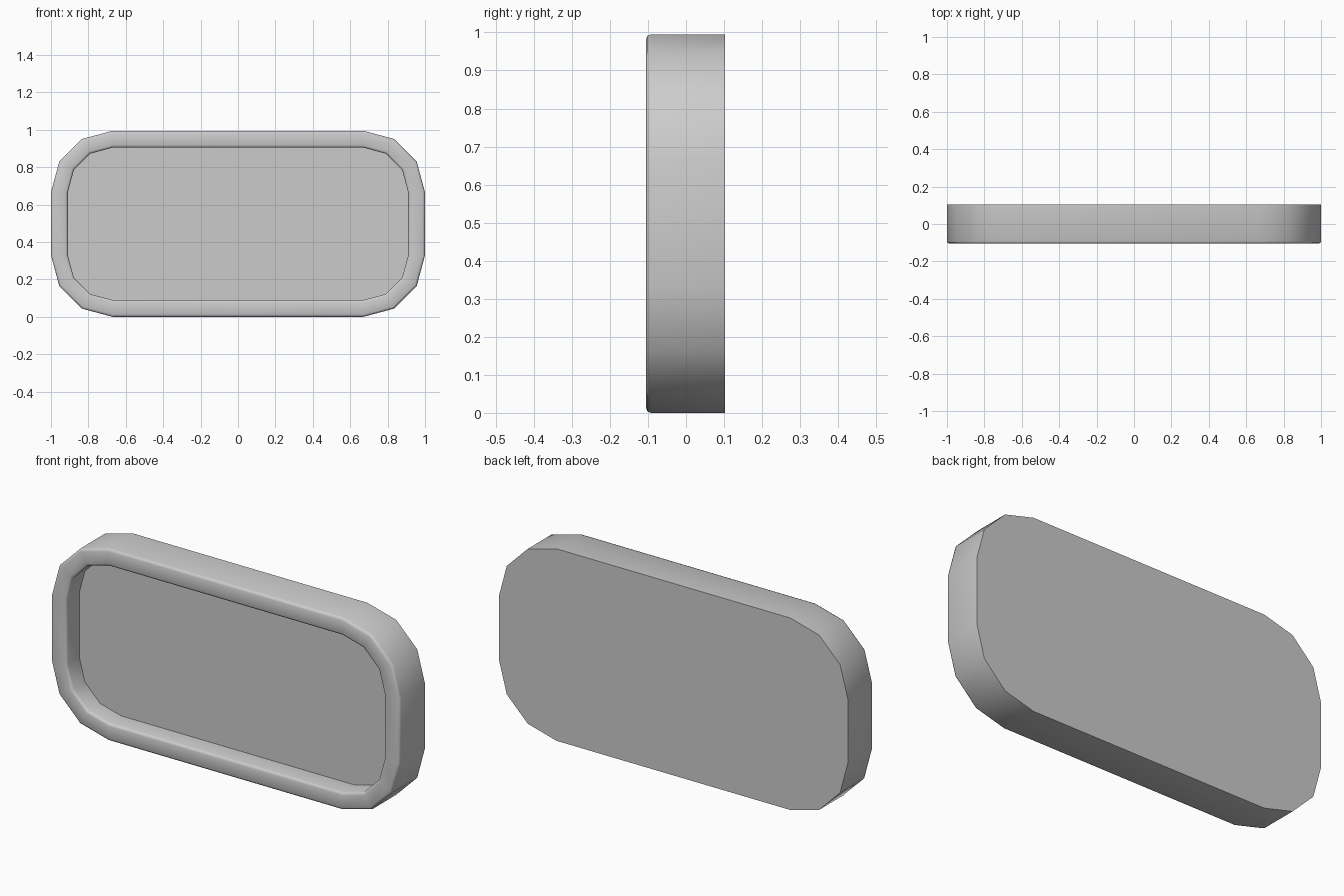
import bpy, bmesh
from math import sin, cos, pi, radians

if "Cube" in bpy.data.objects:
    bpy.data.objects.remove(bpy.data.objects["Cube"])

HALF_W, HALF_H, RADIUS = 1.0, 0.4975, 0.33
FRONT, BACK, FLOOR = -0.105, 0.103, 0.0
RIM, BEVEL = 0.09, 0.013


def outline(bm, inset, y):
    """Rounded rectangle, three segments per corner, shrunk by inset."""
    r = RADIUS - inset
    verts = []
    for q, (sx, sz) in enumerate([(1, 1), (-1, 1), (-1, -1), (1, -1)]):
        for i in range(4):
            a = q * pi / 2 + i * pi / 6
            verts.append(bm.verts.new((sx * (HALF_W - RADIUS) + r * cos(a), y,
                                       HALF_H + sz * (HALF_H - RADIUS) + r * sin(a))))
    return verts


# Cross-section from back edge, over the softened rim, down to the recess floor
profile = [(0, BACK)]
for a in (0, pi / 4, pi / 2):
    profile.append((BEVEL * (1 - cos(a)), FRONT + BEVEL * (1 - sin(a))))
for a in (pi / 2, pi / 4, 0):
    profile.append((RIM - BEVEL * (1 - cos(a)), FRONT + BEVEL * (1 - sin(a))))
profile.append((RIM, FLOOR))

# Tray: loft the outlines and cap the back and the floor
bm = bmesh.new()
rings = [outline(bm, d, y) for d, y in profile]
for a, b in zip(rings, rings[1:]):
    for i in range(len(a)):
        j = (i + 1) % len(a)
        bm.faces.new((a[i], a[j], b[j], b[i]))
bm.faces.new(rings[0])
bm.faces.new(rings[-1])
bmesh.ops.recalc_face_normals(bm, faces=bm.faces)
mesh = bpy.data.meshes.new("recessed_panel")
bm.to_mesh(mesh)
bm.free()

panel = bpy.data.objects.new("recessed_panel", mesh)
bpy.context.collection.objects.link(panel)
bpy.context.view_layer.objects.active = panel
panel.select_set(True)
bpy.ops.object.shade_smooth_by_angle(angle=radians(50))
